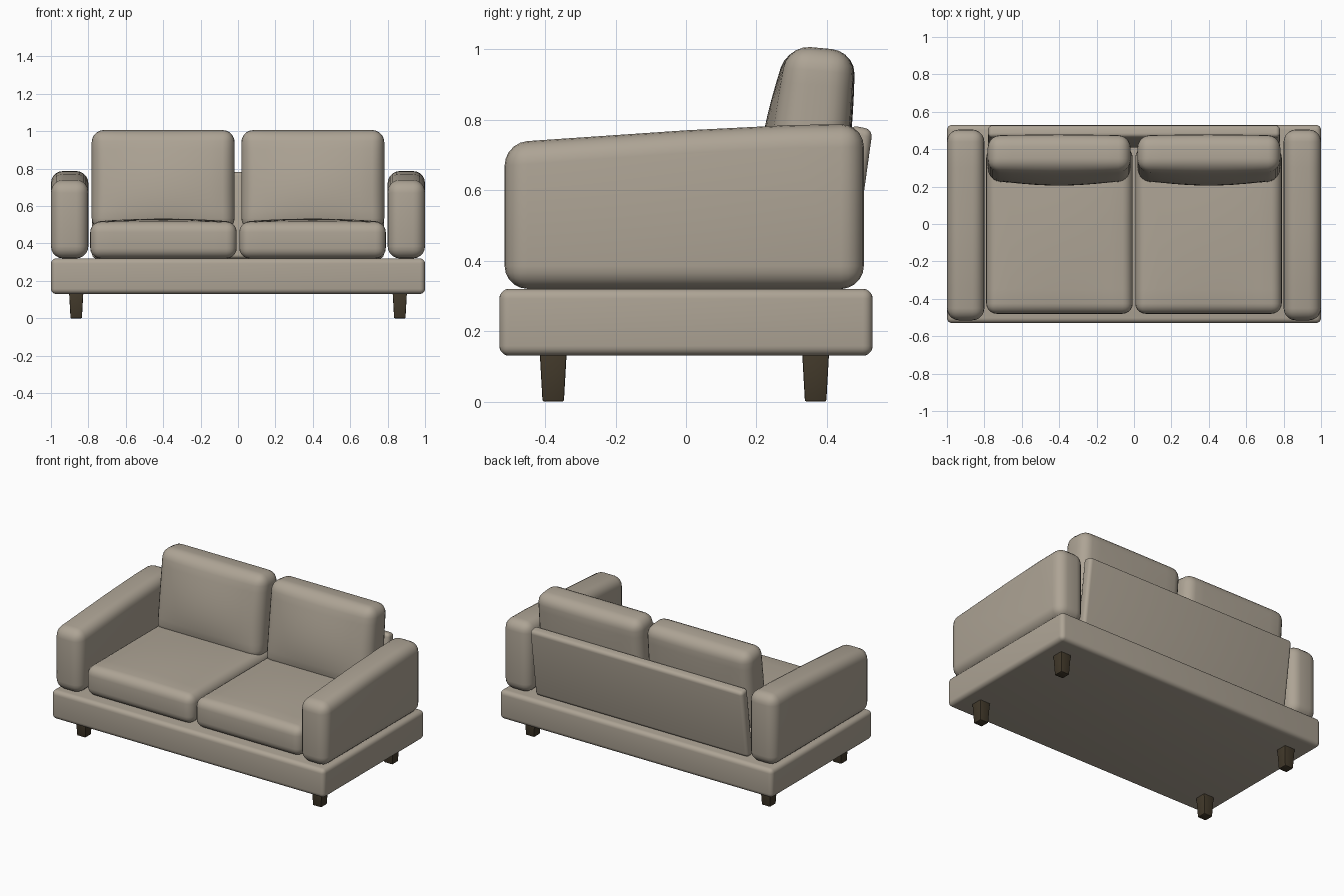
import bpy
import bmesh
from math import radians

old = bpy.data.objects.get("Cube")
if old:
    bpy.data.objects.remove(old, do_unlink=True)


def make_material(name, rgb):
    mat = bpy.data.materials.new(name)
    mat.use_nodes = True
    colour = (*rgb, 1.0)
    mat.diffuse_color = colour
    bsdf = next(n for n in mat.node_tree.nodes if n.type == 'BSDF_PRINCIPLED')
    bsdf.inputs["Base Color"].default_value = colour
    return mat


FABRIC = make_material("warm grey fabric", (0.42, 0.37, 0.30))
WOOD = make_material("dark wood", (0.053, 0.04, 0.023))


def finish(name, bm, mat):
    """Turn a bmesh into a smooth-shaded object."""
    bmesh.ops.recalc_face_normals(bm, faces=bm.faces)
    mesh = bpy.data.meshes.new(name)
    bm.to_mesh(mesh)
    bm.free()
    mesh.materials.append(mat)
    obj = bpy.data.objects.new(name, mesh)
    bpy.context.collection.objects.link(obj)
    bpy.ops.object.select_all(action='DESELECT')
    obj.select_set(True)
    bpy.context.view_layer.objects.active = obj
    bpy.ops.object.shade_smooth_by_angle(angle=radians(35))
    return obj


def rounded_prism(profile, x0, x1, radius, segments=5):
    """Extrude a (y, z) profile from x0 to x1 and round its hard edges."""
    bm = bmesh.new()
    face = bm.faces.new([bm.verts.new((x0, y, z)) for y, z in profile])
    moved = bmesh.ops.extrude_face_region(bm, geom=[face])["geom"]
    for v in moved:
        if isinstance(v, bmesh.types.BMVert):
            v.co.x = x1
    bmesh.ops.recalc_face_normals(bm, faces=bm.faces)
    hard = [e for e in bm.edges if e.calc_face_angle() > radians(30)]
    bmesh.ops.bevel(bm, geom=hard, offset=radius, segments=segments,
                    profile=0.5, affect='EDGES')
    return bm


def puff(bm, axis, low, high):
    """Swell the two broad sides of a cushion along the given axis."""
    long_edges = [e for e in bm.edges if e.calc_length() > 0.15]
    bmesh.ops.subdivide_edges(bm, edges=long_edges, cuts=9, use_grid_fill=True)
    spans = []
    for i in range(3):
        values = [v.co[i] for v in bm.verts]
        spans.append(((min(values) + max(values)) / 2,
                      (max(values) - min(values)) / 2))
    for v in bm.verts:
        unit = [(v.co[i] - spans[i][0]) / spans[i][1] for i in range(3)]
        amount = 1.0
        for i in range(3):
            if i != axis:
                amount *= max(0.0, 1 - unit[i] ** 2)
        t = unit[axis]
        v.co[axis] += amount * (high * max(t, 0) + low * min(t, 0))


def rect(y0, y1, z0, z1):
    return [(y0, z0), (y0, z1), (y1, z1), (y1, z0)]


# Base plinth
finish("base", rounded_prism(rect(-0.53, 0.53, 0.13, 0.32), -1, 1, 0.028), FABRIC)

# Leaning back panel
panel = [(0.405, 0.32), (0.465, 0.785), (0.53, 0.772), (0.467, 0.32)]
finish("back_panel", rounded_prism(panel, -0.78, 0.78, 0.022), FABRIC)

arm = [(-0.515, 0.32), (-0.515, 0.735), (0.0, 0.77), (0.3, 0.785),
       (0.505, 0.788), (0.505, 0.32)]
back = [(0.225, 0.47), (0.288, 1.012), (0.478, 0.995), (0.435, 0.47)]

for side, s in (("left", 1), ("right", -1)):
    # Armrest with a gently rising top
    finish(side + "_arm", rounded_prism(arm, s * 0.8, s * 1.0, 0.065), FABRIC)

    # Seat cushion
    bm = rounded_prism(rect(-0.48, 0.41, 0.32, 0.515), s * 0.007, s * 0.79, 0.055)
    puff(bm, 2, 0.0, 0.018)
    finish(side + "_seat_cushion", bm, FABRIC)

    # Back cushion
    bm = rounded_prism(back, s * 0.018, s * 0.782, 0.065)
    puff(bm, 1, 0.05, 0.012)
    finish(side + "_back_cushion", bm, FABRIC)

    # Tapered legs
    for end, y in (("front", -0.377), ("back", 0.368)):
        x = s * 0.865
        bm = rounded_prism(rect(y - 0.038, y + 0.038, 0, 0.135),
                           x - 0.038, x + 0.038, 0.005, 2)
        for v in bm.verts:
            taper = 0.8 + 0.2 * v.co.z / 0.135
            v.co.x = x + (v.co.x - x) * taper
            v.co.y = y + (v.co.y - y) * taper
        finish(side + "_" + end + "_leg", bm, WOOD)
